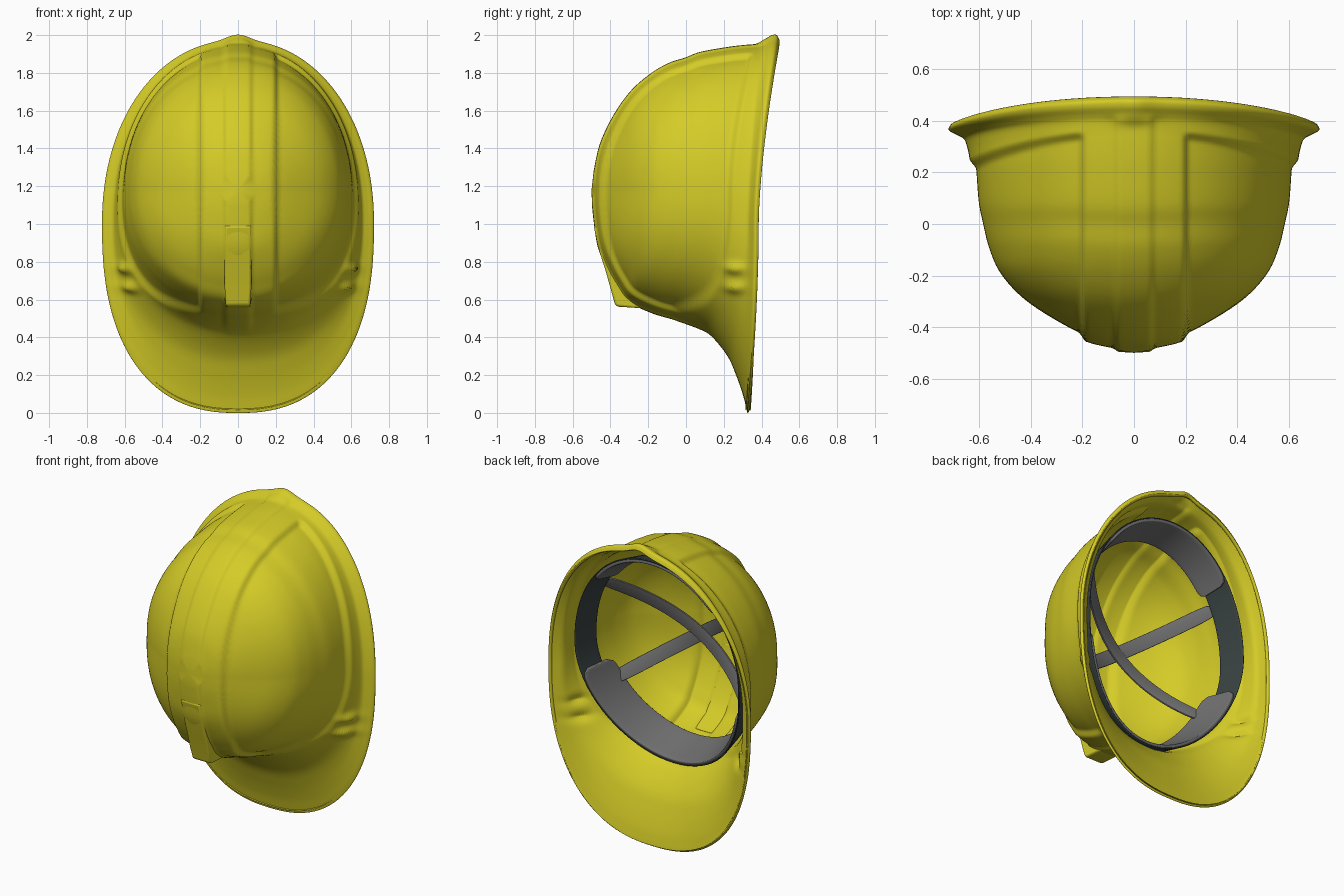
import bpy, bmesh, math
from mathutils import Vector

if "Cube" in bpy.data.objects:
    bpy.data.objects.remove(bpy.data.objects["Cube"])


def material(name, rgb):
    m = bpy.data.materials.new(name)
    m.diffuse_color = (*rgb, 1)
    m.use_nodes = True
    m.node_tree.nodes["Principled BSDF"].inputs["Base Color"].default_value = m.diffuse_color
    return m


YELLOW = material("yellow plastic", (0.66, 0.60, 0.02))
GREY = material("grey padding", (0.16, 0.16, 0.16))
SLATE = material("dark slate band", (0.042, 0.055, 0.055))


def smooth(v, a, b):
    t = min(1, max(0, (v - a) / (b - a)))
    return t * t * (3 - 2 * t)


def finish(bm, name, mat, thickness=0, offset=0, bevel=0):
    me = bpy.data.meshes.new(name)
    bm.to_mesh(me)
    bm.free()
    me.shade_smooth()
    me.materials.append(mat)
    ob = bpy.data.objects.new(name, me)
    bpy.context.collection.objects.link(ob)
    if thickness:
        s = ob.modifiers.new("thickness", 'SOLIDIFY')
        s.thickness, s.offset = thickness, offset
    if bevel:
        b = ob.modifiers.new("rounding", 'BEVEL')
        b.width, b.segments, b.limit_method = bevel, 3, 'ANGLE'
        b.angle_limit = math.radians(40)
    return ob


def grid_faces(bm, rows, closed=False):
    for r0, r1 in zip(rows, rows[1:]):
        n = len(r0)
        for j in range(n if closed else n - 1):
            k = (j + 1) % n
            bm.faces.new((r0[j], r0[k], r1[k], r1[j]))


# Shell contour rings, rim to crown: front y,z | side x,y,z | back y,z
RINGS = [
    (.335, .01, .712, .385, 1.0, .495, 1.945),
    (.325, .00, .720, .370, 1.0, .480, 1.972),
    (.318, .03, .712, .358, 1.0, .455, 1.972),
    (.300, .10, .685, .345, 1.0, .425, 1.955),
    (.265, .20, .660, .330, 1.02, .400, 1.945),
    (.220, .30, .648, .300, 1.05, .360, 1.940),
    (.140, .40, .638, .250, 1.10, .300, 1.935),
    (.070, .45, .634, .180, 1.13, .220, 1.925),
    (-.05, .50, .626, .080, 1.15, .080, 1.900),
    (-.18, .54, .610, .000, 1.16, .000, 1.870),
    (-.30, .60, .585, -.10, 1.17, -.09, 1.840),
    (-.36, .68, .540, -.20, 1.18, -.19, 1.780),
    (-.41, .77, .450, -.30, 1.18, -.29, 1.690),
    (-.455, .88, .310, -.395, 1.18, -.38, 1.560),
    (-.475, 1.0, .190, -.455, 1.18, -.445, 1.42),
    (-.486, 1.1, .080, -.482, 1.18, -.477, 1.28),
]
SUB, ANG = 6, 320


def ring_at(t):
    # Catmull-Rom between neighbouring rings
    i = min(int(t), len(RINGS) - 2)
    f = t - i
    p = [RINGS[min(max(i + k, 0), len(RINGS) - 1)] for k in (-1, 0, 1, 2)]
    return [b + .5 * f * (c - a + f * (2*a - 5*b + 4*c - d + f * (3*(b - c) + d - a)))
            for a, b, c, d in zip(*p)]


def shell_point(t, th):
    yf, zf, xs, ys, zs, yb, zb = ring_at(t)
    s, c = math.sin(th), math.cos(th)
    n = 2.1 + (.3 * (1 - smooth(t, 2, 8)) if c > 0 else 0)
    ye, ze = (yf, zf) if c > 0 else (yb, zb)
    x = math.copysign(abs(s) ** (2 / n), s) * xs
    z = zs + (ze - zs) * abs(c) ** (2 / n)
    y = ys + (ye - ys) * abs(c) ** 1.5
    if c < 0:  # small peak at the back of the rim
        z += .028 * math.exp(-(x / .075) ** 2) * (1 - smooth(t, 2.5, 5))
    return Vector((x, y, z))


def relief(co, t, c):
    # recessed side panels
    edge = 6.3 + (2.3 * c ** 4 if c > 0 else -1.1 * c ** 2)
    d = -.024 * smooth(abs(co.x), .185, .225) * smooth(t, edge - .35, edge + .35)
    # centre rib
    d += .012 * (1 - smooth(abs(co.x), .055, .085)) * (smooth(t, 6, 8) if c > 0 else smooth(t, 2.5, 4))
    # side accessory slot bumps
    if abs(co.x) > .42:
        d += .026 * math.exp(-((co.y - .26) / .05) ** 2) * sum(
            math.exp(-((co.z - h) / .025) ** 2) for h in (.665, .765))
    return d


# Shell
bm = bmesh.new()
rows, info = [], []
for k in range((len(RINGS) - 1) * SUB + 1):
    row = []
    for j in range(ANG):
        th = 2 * math.pi * j / ANG
        row.append(bm.verts.new(shell_point(k / SUB, th)))
        info.append((row[-1], k / SUB, math.cos(th)))
    rows.append(row)
grid_faces(bm, rows, True)
apex = bm.verts.new((0, -.488, 1.18))
info.append((apex, 15, 1))
for j in range(ANG):
    bm.faces.new((rows[-1][j], rows[-1][(j + 1) % ANG], apex))
bm.normal_update()
moves = [(v, v.normal * relief(v.co, t, c)) for v, t, c in info]
for v, m in moves:
    v.co += m
finish(bm, "helmet_shell", YELLOW, .02, -1)

# Raised front end of the centre rib
outline = [(-.375, .57), (-.397, .65), (-.425, .75), (-.457, .85), (-.489, .99),
           (-.465, 1.0), (-.445, .885), (-.40, .775), (-.35, .685), (-.29, .61), (-.17, .55), (-.355, .562)]
bm = bmesh.new()
sides = [[bm.verts.new((sx * (.07 - .005 * (z < .6)), y, z)) for y, z in outline] for sx in (-1, 1)]
grid_faces(bm, sides, True)
for s in sides:
    bm.faces.new(s)
bmesh.ops.recalc_face_normals(bm, faces=bm.faces)
rib = finish(bm, "front_rib", YELLOW, bevel=.012)
bpy.context.view_layer.objects.active = rib
rib.select_set(True)
bpy.ops.object.shade_smooth_by_angle(angle=math.radians(40))


def band(name, mat, mid, half, size, width, taper, thick, closed=False):
    # Strip following the head opening, centred on angle mid (0 = brim side)
    bm = bmesh.new()
    n, rows = 72, []
    for r in range(9):
        row = []
        for j in range(n if closed else n + 1):
            u = 2 * j / n - 1
            th = mid + u * half
            s, c = math.sin(th), math.cos(th)
            end = 1 if closed else .6 + .4 * max(0, 1 - abs(u) ** 24) ** .5
            v = .5 + (r / 8 - .5) * end
            k = size * (1 - taper * v)
            y = .30 + ((.12 if c > 0 else .36) - .30) * abs(c) ** 1.5 - width * v
            row.append(bm.verts.new((.585 * s * k, y, 1.15 - (.69 if c > 0 else .70) * c * k)))
        rows.append(row)
    grid_faces(bm, rows, closed)
    return finish(bm, name, mat, thick, 0, .005)


# Head band and its pads
band("head_band", SLATE, 0, math.pi, 1.0, .17, .06, .01, True)
band("forehead_pad", GREY, 0, math.radians(74), .985, .24, .11, .024)
band("nape_pad", GREY, math.pi, math.radians(48), .985, .20, .07, .024)

# Crossed crown straps
for side, name in ((1, "strap_left"), (-1, "strap_right")):
    a, m, b = Vector((-.48 * side, .17, 1.53)), Vector((0, -.16 - .006 * side, 1.19)), Vector((.48 * side, .05, .85))
    across = Vector((b.z - a.z, 0, a.x - b.x)).normalized()
    bm = bmesh.new()
    left, right = [], []
    for i in range(41):
        s = i / 20 - 1
        p = a * (s * (s - 1) / 2) + m * (1 - s * s) + b * (s * (s + 1) / 2)
        w = .043 * (.35 + .65 * max(0, 1 - abs(s) ** 20) ** .5)
        left.append(bm.verts.new(p - across * w))
        right.append(bm.verts.new(p + across * w))
    grid_faces(bm, [left, right])
    finish(bm, name, GREY, .012, 0, .003)
